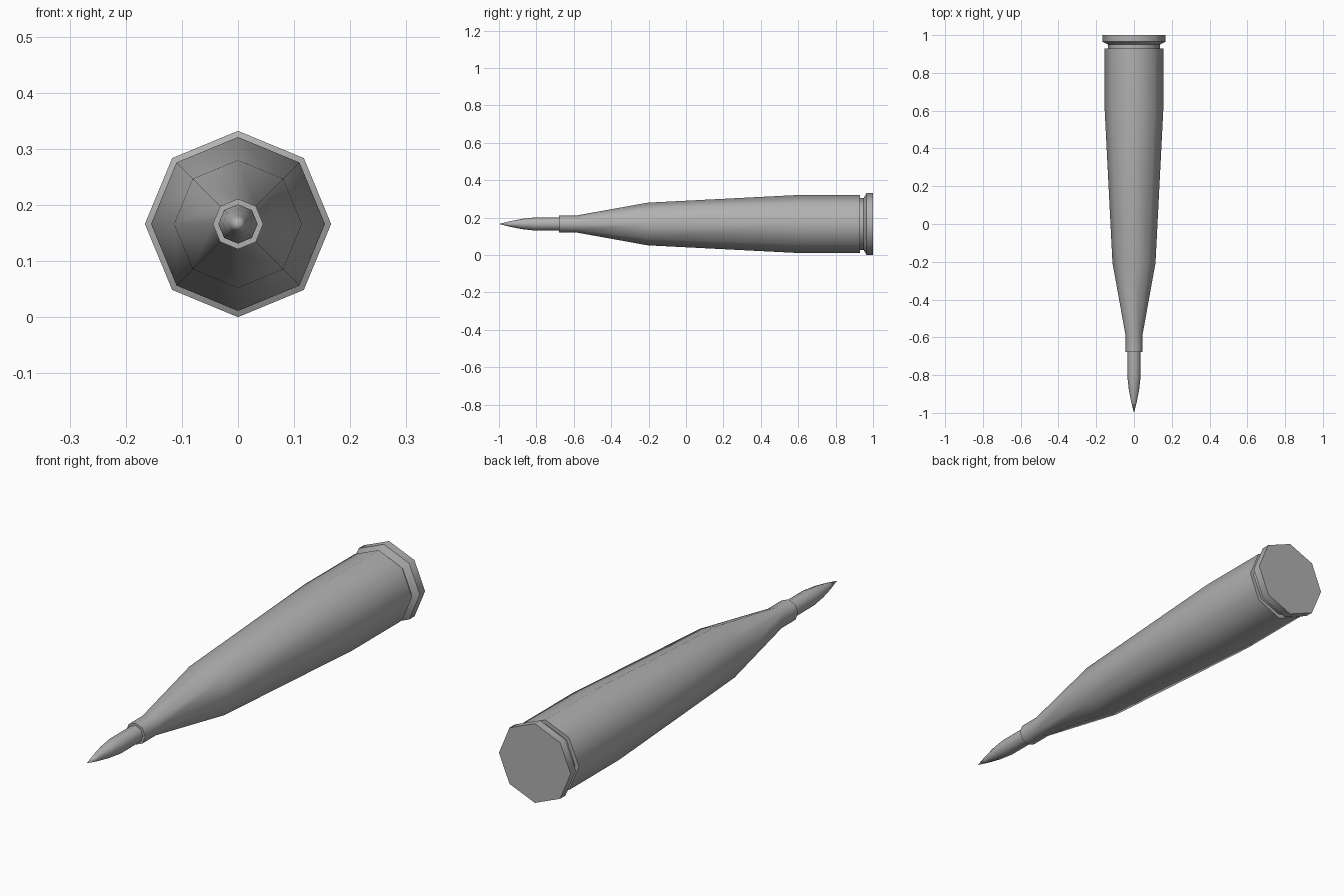
import bpy, bmesh, math

if "Cube" in bpy.data.objects:
    bpy.data.objects.remove(bpy.data.objects["Cube"])

SIDES = 8
AXIS_Z = 0.166

# Dark grey metal
metal = bpy.data.materials.new("dark_metal")
metal.diffuse_color = (0.44, 0.44, 0.44, 1)
metal.use_nodes = True
metal.node_tree.nodes["Principled BSDF"].inputs["Base Color"].default_value = metal.diffuse_color


def lathe(name, profile):
    """Revolve (y, radius) points about the lengthwise axis; radius 0 makes a point."""
    bm = bmesh.new()
    rings = []
    for y, r in profile:
        if r == 0:
            rings.append([bm.verts.new((0, y, AXIS_Z))] * SIDES)
        else:
            angles = [2 * math.pi * i / SIDES for i in range(SIDES)]
            rings.append([bm.verts.new((r * math.cos(a), y, AXIS_Z + r * math.sin(a)))
                          for a in angles])
    for a, b in zip(rings, rings[1:]):
        for i in range(SIDES):
            j = (i + 1) % SIDES
            bm.faces.new(list(dict.fromkeys((a[i], a[j], b[j], b[i]))))
    # Flat end caps
    for ring in (rings[0], rings[-1]):
        if len(set(ring)) > 1:
            bm.faces.new(ring)
    bmesh.ops.recalc_face_normals(bm, faces=bm.faces[:])
    mesh = bpy.data.meshes.new(name)
    bm.to_mesh(mesh)
    bm.free()
    mesh.materials.append(metal)
    obj = bpy.data.objects.new(name, mesh)
    bpy.context.collection.objects.link(obj)
    bpy.ops.object.select_all(action='DESELECT')
    obj.select_set(True)
    bpy.context.view_layer.objects.active = obj
    bpy.ops.object.shade_smooth_by_angle(angle=math.radians(50))
    return obj


# Pointed projectile, seated inside the neck
lathe("projectile", [(-1.0, 0), (-0.94, 0.015), (-0.88, 0.027), (-0.81, 0.035),
                     (-0.66, 0.035)])

# Case: neck, shoulder, tapered body, extractor groove and rim
lathe("case", [(-0.678, 0.045), (-0.588, 0.045), (-0.205, 0.114), (0.6, 0.155),
               (0.93, 0.155), (0.93, 0.138), (0.95, 0.138), (0.965, 0.166),
               (1.0, 0.166)])
